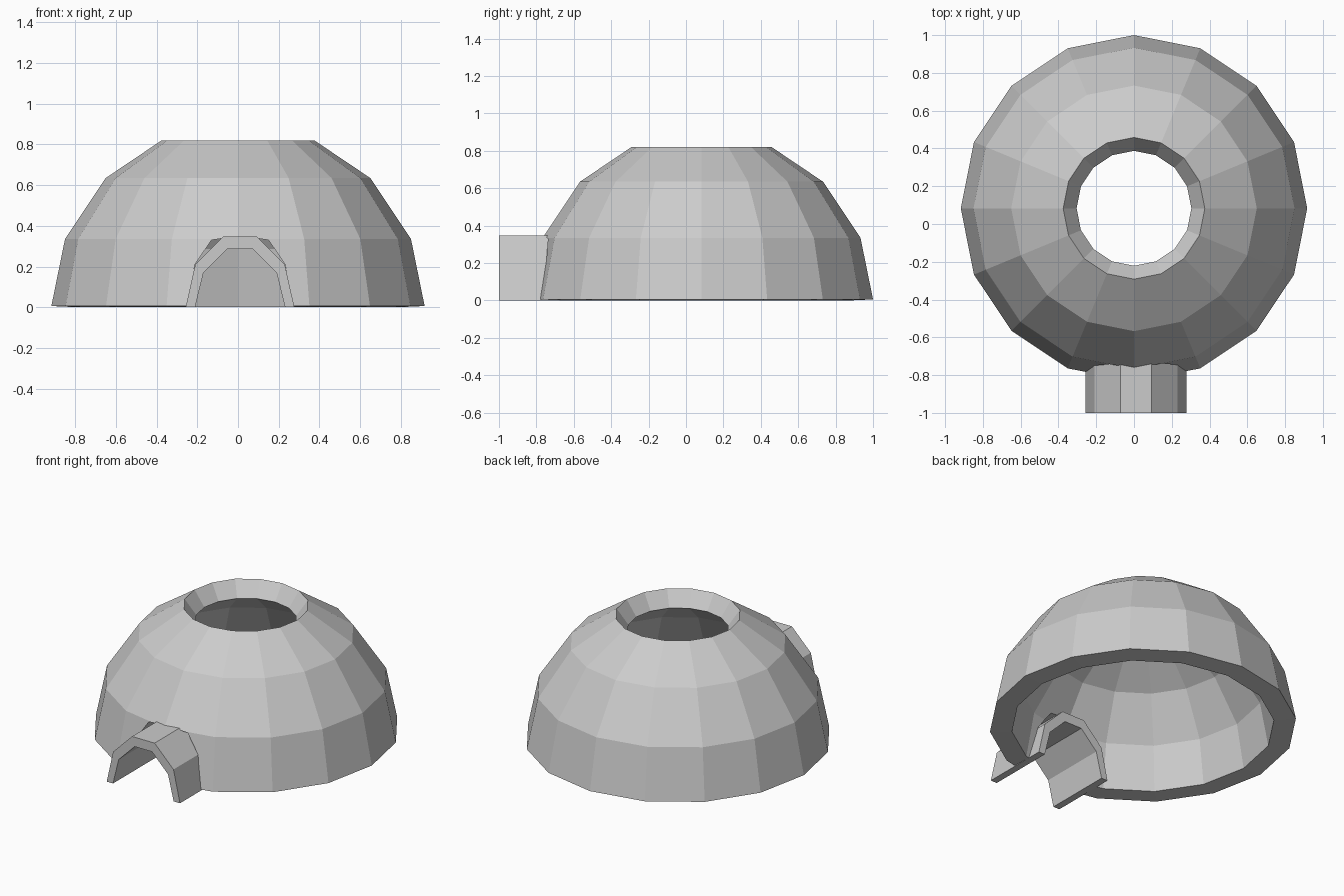
import bpy, bmesh
from math import sin, cos, pi

if "Cube" in bpy.data.objects:
    bpy.data.objects.remove(bpy.data.objects["Cube"])

CENTRE_Y = 0.083
SIDES = 16


def finish(name, bm):
    bmesh.ops.recalc_face_normals(bm, faces=bm.faces[:])
    mesh = bpy.data.meshes.new(name)
    bm.to_mesh(mesh)
    bm.free()
    ob = bpy.data.objects.new(name, mesh)
    bpy.context.collection.objects.link(ob)
    return ob


def lathe(name, profile):
    """Closed (radius, z) profile turned about the dome axis."""
    bm = bmesh.new()
    rings = []
    for i in range(SIDES):
        a = 2 * pi * i / SIDES
        rings.append([bm.verts.new((r * sin(a), CENTRE_Y + r * cos(a), z))
                      for r, z in profile])
    n = len(profile)
    for i in range(SIDES):
        p, q = rings[i], rings[(i + 1) % SIDES]
        for j in range(n):
            k = (j + 1) % n
            bm.faces.new((p[j], q[j], q[k], p[k]))
    return finish(name, bm)


def mirrored(half, cx=0.01):
    """Right half of an arch, from the foot up, made into a full arch."""
    return [(cx + x, z) for x, z in half] + [(cx - x, z) for x, z in reversed(half)]


def extrude_y(name, outline, y0, y1):
    """Closed (x, z) outline made into a solid between two y positions."""
    bm = bmesh.new()
    a, b = [[bm.verts.new((x, y, z)) for x, z in outline] for y in (y0, y1)]
    bm.faces.new(a)
    bm.faces.new(b[::-1])
    for i in range(len(outline)):
        k = (i + 1) % len(outline)
        bm.faces.new((a[i], b[i], b[k], a[k]))
    return finish(name, bm)


# thick dome shell with an open top
dome = lathe("dome_shell", [
    (0.917, 0.006), (0.85, 0.335), (0.65, 0.635), (0.375, 0.82),
    (0.304, 0.722), (0.56, 0.545), (0.733, 0.285), (0.785, 0.0)])

# doorway opening through the front wall
opening = extrude_y("doorway_cutter", mirrored(
    [(0.255, -0.1), (0.255, 0.02), (0.222, 0.21), (0.14, 0.33), (0.075, 0.34)]),
    -1.1, -0.4)
opening.hide_render = True
cut = dome.modifiers.new("doorway", 'BOOLEAN')
cut.operation = 'DIFFERENCE'
cut.solver = 'EXACT'
cut.object = opening
bpy.context.view_layer.objects.active = dome
dome.select_set(True)
bpy.ops.object.modifier_apply(modifier=cut.name)
bpy.data.objects.remove(opening)

# faceted entrance tunnel, running from outside to inside the dome
outer = mirrored([(0.267, 0), (0.22, 0.21), (0.082, 0.347)])
inner = mirrored([(0.221, 0), (0.18, 0.168), (0.063, 0.285)])
extrude_y("entrance_tunnel", outer + inner[::-1], -1.0, -0.553)
